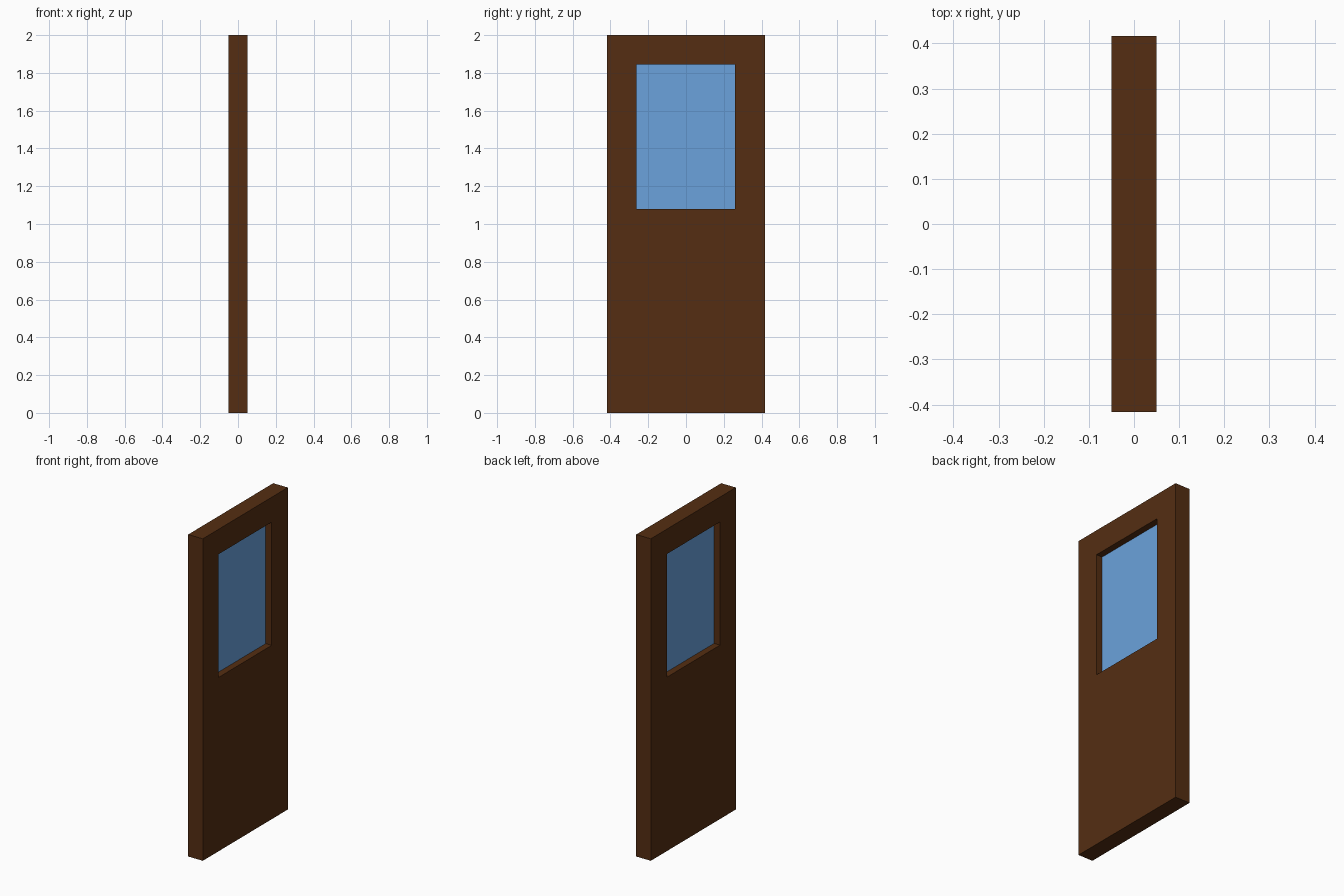
import bpy, bmesh

if "Cube" in bpy.data.objects:
    bpy.data.objects.remove(bpy.data.objects["Cube"])


def material(name, color):
    mat = bpy.data.materials.new(name)
    mat.diffuse_color = (*color, 1.0)
    mat.use_nodes = True
    mat.node_tree.nodes["Principled BSDF"].inputs["Base Color"].default_value = mat.diffuse_color
    return mat


def finish(name, bm, mat):
    bmesh.ops.recalc_face_normals(bm, faces=bm.faces)
    mesh = bpy.data.meshes.new(name)
    bm.to_mesh(mesh)
    bm.free()
    mesh.materials.append(mat)
    obj = bpy.data.objects.new(name, mesh)
    bpy.context.collection.objects.link(obj)


def ring(bm, x, y0, y1, z0, z1):
    corners = ((y0, z0), (y1, z0), (y1, z1), (y0, z1))
    return [bm.verts.new((x, y, z)) for y, z in corners]


def bridge(bm, a, b):
    for i in range(4):
        j = (i + 1) % 4
        bm.faces.new((a[i], a[j], b[j], b[i]))


wood = material("wood", (0.089, 0.027, 0.006))
blue_glass = material("blue_glass", (0.145, 0.361, 0.716))

outline = (-0.417, 0.417, 0.0, 2.0)
opening = (-0.263, 0.259, 1.08, 1.845)
half_door, half_pane = 0.05, 0.009

# Door slab with a rectangular window opening
bm = bmesh.new()
rings = [ring(bm, x, *rect) for x, rect in (
    (half_door, outline), (half_door, opening),
    (-half_door, opening), (-half_door, outline))]
for i in range(4):
    bridge(bm, rings[i], rings[(i + 1) % 4])
finish("door_slab", bm, wood)

# Recessed glass pane filling the opening
bm = bmesh.new()
front = ring(bm, half_pane, *opening)
back = ring(bm, -half_pane, *opening)
bridge(bm, front, back)
bm.faces.new(front)
bm.faces.new(back[::-1])
finish("window_pane", bm, blue_glass)
